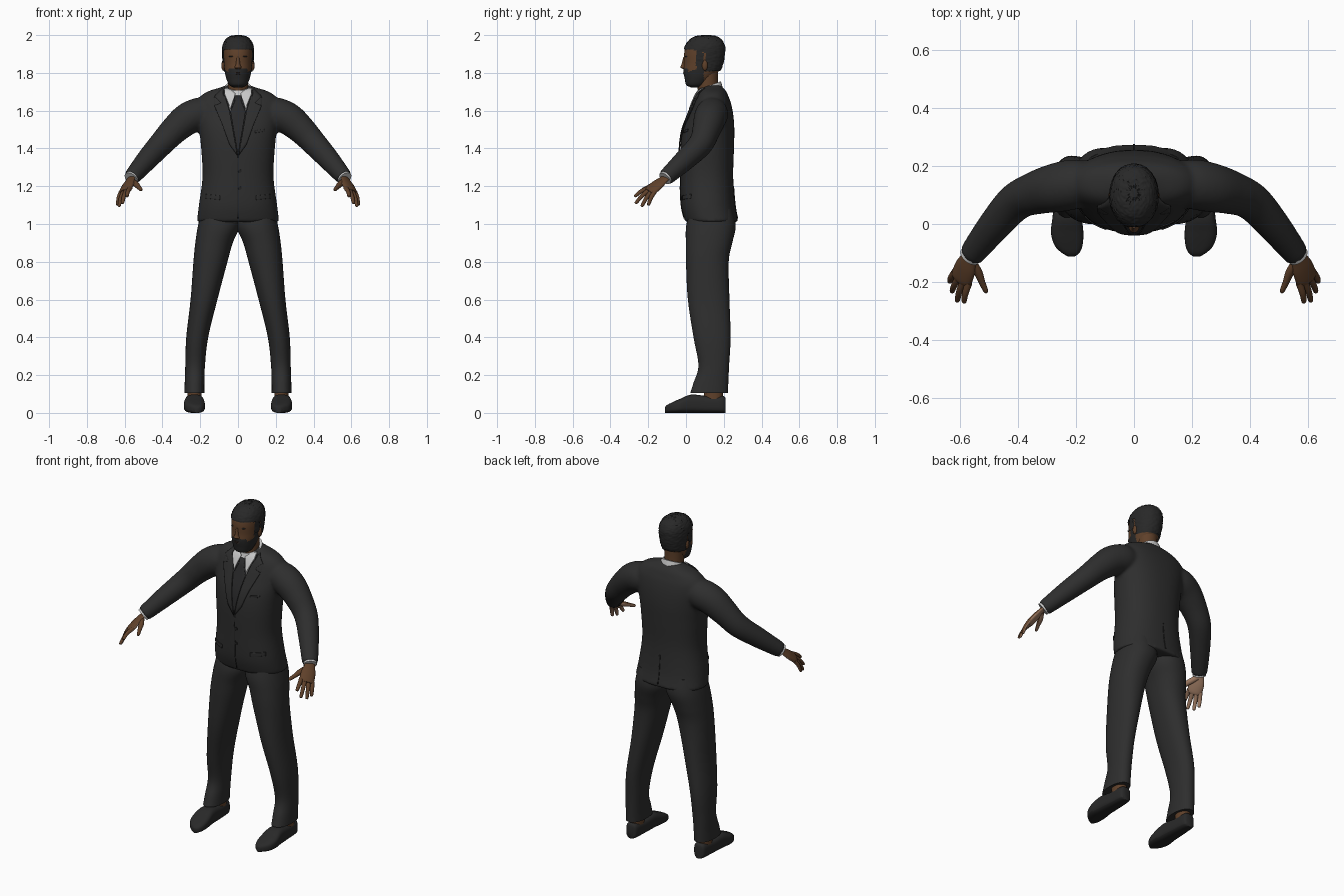
import bpy, bmesh, math, random
from mathutils import Vector, Matrix
from mathutils.bvhtree import BVHTree

random.seed(4)
old = bpy.data.objects.get("Cube")
if old:
    bpy.data.objects.remove(old, do_unlink=True)


def material(name, r, g, b):
    m = bpy.data.materials.new(name)
    m.use_nodes = True
    m.diffuse_color = (r, g, b, 1)
    bsdf = next(n for n in m.node_tree.nodes if n.type == 'BSDF_PRINCIPLED')
    bsdf.inputs["Base Color"].default_value = (r, g, b, 1)
    bsdf.inputs["Roughness"].default_value = 0.8
    return m


SUIT = material("charcoal cloth", .027, .027, .027)
SEAM = material("dark seam", .016, .016, .016)
TIE = material("tie grey", .022, .022, .023)
SHIRT = material("shirt white", .58, .58, .58)
SKIN = material("brown skin", .115, .052, .023)
PALM = material("light palm", .33, .19, .12)
HAIR = material("black hair", .021, .021, .021)
LEATHER = material("shoe leather", .022, .022, .022)
LIP = material("lip brown", .045, .027, .02)


def finish(name, bm, mats):
    mesh = bpy.data.meshes.new(name)
    bm.to_mesh(mesh)
    bm.free()
    for m in mats:
        mesh.materials.append(m)
    mesh.shade_smooth()
    mesh.set_sharp_from_angle(angle=math.radians(50))
    ob = bpy.data.objects.new(name, mesh)
    bpy.context.collection.objects.link(ob)
    return ob


def spline(a, b, c, d, t):
    return b + (c - a) * (t / 2) + (2 * a - 5 * b + 4 * c - d) * (t * t / 2) + (3 * b - a - 3 * c + d) * (t ** 3 / 2)


def loft(name, rings, mats, n=32, steps=5, power=2.0, side=1, paint=None, puff=0):
    """Smooth skin through rings given as (centre, half-axis, half-axis)."""
    bm = bmesh.new()
    last = len(rings) - 1
    dense = []
    for i in range(last):
        near = [rings[min(max(i + k, 0), last)] for k in (-1, 0, 1, 2)]
        for j in range(steps + (i == last - 1)):
            dense.append([spline(*(r[k] for r in near), j / steps) for k in range(3)])
    loops = []
    for c, u, v in dense:
        loop = []
        for k in range(n):
            a = 2 * math.pi * k / n
            ca, sa = (math.copysign(abs(f) ** (2 / power), f) for f in (math.cos(a), math.sin(a)))
            p = c + u * ca + v * sa
            loop.append(bm.verts.new((p.x * side, p.y, p.z)))
        loops.append(loop)
    for lo, hi in zip(loops, loops[1:]):
        for k in range(n):
            bm.faces.new((lo[k], lo[(k + 1) % n], hi[(k + 1) % n], hi[k]))
    bm.faces.new(loops[0])
    bm.faces.new(loops[-1])
    bmesh.ops.recalc_face_normals(bm, faces=bm.faces)
    bm.normal_update()
    if puff:
        for v, nrm in [(v, v.normal.copy()) for v in bm.verts]:
            v.co += nrm * (puff + random.uniform(-.002, .002))
    if paint:
        drop = []
        for f in bm.faces:
            index = paint(f.calc_center_median(), f.normal)
            if index is None:
                drop.append(f)
            else:
                f.material_index = index
        bmesh.ops.delete(bm, geom=drop, context='FACES')
    return finish(name, bm, mats)


def level(rows):
    """Horizontal rings from rows of height, centre x, centre y, half width, half depth."""
    return [(Vector((x, y, z)), Vector((rx, 0, 0)), Vector((0, ry, 0))) for z, x, y, rx, ry in rows]


def tube(points, ref=(0, 0, 1), flat=1):
    """Rings square to a path of (x, y, z, radius)."""
    cs = [Vector(p[:3]) for p in points]
    out = []
    for i, p in enumerate(points):
        t = cs[min(i + 1, len(cs) - 1)] - cs[max(i - 1, 0)]
        u = t.cross(Vector(ref)).normalized()
        out.append((cs[i], u * p[3], t.cross(u).normalized() * p[3] * flat))
    return out


def ball(name, loc, size, mat):
    bm = bmesh.new()
    bmesh.ops.create_uvsphere(bm, u_segments=20, v_segments=12, radius=1,
                              matrix=Matrix.Translation(loc) @ Matrix.Diagonal((*size, 1)))
    return finish(name, bm, [mat])


# Jacket: body and sleeves blended into one skin
shells = [loft("jacket_body", level([
    (1.01, 0, .137, .218, .141), (1.1, 0, .117, .207, .143), (1.25, 0, .11, .188, .14),
    (1.4, 0, .112, .195, .142), (1.5, 0, .12, .206, .136), (1.58, 0, .132, .218, .118),
    (1.64, 0, .138, .22, .1), (1.675, 0, .139, .2, .086), (1.702, 0, .141, .16, .072),
    (1.724, 0, .143, .09, .052), (1.735, 0, .146, .066, .038)]), [SUIT], n=64, steps=8, power=2.3)]
for side in (1, -1):
    shells.append(loft("sleeve", tube([
        (.13, .14, 1.59, .07), (.2, .138, 1.584, .086), (.27, .125, 1.555, .085), (.34, .107, 1.495, .075),
        (.41, .075, 1.42, .066), (.485, -.008, 1.337, .057), (.563, -.107, 1.246, .044)]), [SUIT], side=side))
bm = bmesh.new()
for ob in shells:
    bm.from_mesh(ob.data)
    bpy.data.objects.remove(ob, do_unlink=True)
jacket = finish("jacket", bm, [SUIT])
blend = jacket.modifiers.new("blend", 'REMESH')
blend.mode = 'VOXEL'
blend.voxel_size = .009
blend.use_smooth_shade = True
relax = jacket.modifiers.new("relax", 'SMOOTH')
relax.iterations = 8
surface = BVHTree.FromObject(jacket, bpy.context.evaluated_depsgraph_get())


def plate(name, outline, mat, lift=.005, side=1, back=False):
    """Thin panel draped over the jacket from an (x, z) outline."""
    bm = bmesh.new()
    bm.faces.new([bm.verts.new((x * side, 0, z)) for x, z in outline])
    bmesh.ops.triangulate(bm, faces=bm.faces[:])
    bmesh.ops.subdivide_edges(bm, edges=bm.edges[:], cuts=7, use_grid_fill=True)
    d = -1 if back else 1
    for v in bm.verts:
        start = Vector((v.co.x, -d, v.co.z))
        hit = surface.ray_cast(start, Vector((0, d, 0)))[0]
        if hit is None:
            hit = surface.find_nearest(Vector((v.co.x, .08, v.co.z)))[0]
        v.co.y = hit.y - d * lift
    bmesh.ops.recalc_face_normals(bm, faces=bm.faces)
    ob = finish(name, bm, [mat])
    mod = ob.modifiers.new("thickness", 'SOLIDIFY')
    mod.thickness = .006
    mod.offset = 0
    return ob


def box(x0, x1, z0, z1, slope=0):
    return [(x0, z0), (x1, z0 + slope), (x1, z1 + slope), (x0, z1)]


def disc(x, z, r):
    return [(x + r * math.cos(k * math.pi / 5), z + r * math.sin(k * math.pi / 5)) for k in range(10)]


# Shirt, tie and jacket details
plate("shirt_front", [(-.066, 1.71), (-.042, 1.6), (0, 1.52), (.042, 1.6), (.066, 1.71)], SHIRT, .002)
plate("tie", [(-.02, 1.68), (-.016, 1.65), (-.04, 1.595), (0, 1.36), (.04, 1.595), (.016, 1.65), (.02, 1.68)], TIE, .006)
plate("front_opening", box(-.002, .002, 1.03, 1.36), SEAM, 0)
plate("back_vent", box(-.003, .003, 1.03, 1.2), SEAM, 0, back=True)
for i, z in enumerate((1.28, 1.19)):
    plate(f"jacket_button_{i + 1}", disc(.01, z, .009), SEAM, .002)
plate("breast_pocket", box(.09, .14, 1.482, 1.494, .008), SUIT, .001)
loft("shirt_collar", [(Vector((0, .122, z)), Vector((r, 0, 0)), Vector((0, r * .95, .025)))
                      for z, r in ((1.665, .082), (1.7, .075), (1.731, .066))], [SHIRT])


def hair_area(p):
    crown = p.z > 1.925 - .25 * max(p.y - .03, 0)
    rear = p.y > .104 and p.z > 1.81
    sideburn = .055 < p.y < .09 and p.z > 1.85
    return crown and (p.z > 1.918 or p.y > .05) or rear or sideburn


def face_paint(p, n):
    if hair_area(p):
        return 1
    jaw = p.y < .095 and p.z < 1.802 + .3 * max(p.y, 0)
    moustache = p.y < .03 and p.z < 1.824 and abs(p.x) < .05
    strap = .055 < p.y < .088 and p.z < 1.86
    return 1 if jaw or moustache or strap else 0


# Neck, head and hair
loft("neck", tube([(0, .125, 1.65, .056), (0, .115, 1.73, .054), (0, .115, 1.82, .056)], (0, 1, 0)), [SKIN])
skull = level([
    (1.722, 0, .05, .02, .02), (1.736, 0, .052, .046, .05), (1.77, 0, .066, .062, .073),
    (1.81, 0, .08, .071, .094), (1.85, 0, .09, .075, .101), (1.9, 0, .095, .078, .105),
    (1.94, 0, .1, .076, .1), (1.97, 0, .104, .063, .082), (1.987, 0, .106, .042, .055),
    (1.993, 0, .107, .012, .016)])
loft("head", skull, [SKIN, HAIR], n=72, steps=9, power=2.15, paint=face_paint)
loft("hair", skull, [HAIR], n=72, steps=9, power=2.15, puff=.006,
     paint=lambda p, n: 0 if hair_area(p) else None)
loft("nose", level([(1.82, 0, -.008, .012, .008), (1.83, 0, -.01, .018, .02),
                    (1.845, 0, -.008, .012, .016), (1.885, 0, -.006, .007, .008)]), [SKIN])
ball("upper_lip", (0, -.007, 1.803), (.02, .009, .004), LIP)
ball("lower_lip", (0, -.005, 1.795), (.017, .01, .005), LIP)

PALM_DIR = Vector((-.6, .4, -.69)).normalized()
ACROSS = Vector((.75, .6, -.3))
KNUCKLES = Vector((.595, -.185, 1.18))
TIPS = [(.588, -.272, 1.145), (.612, -.268, 1.108), (.63, -.235, 1.092), (.638, -.2, 1.098)]

for side, word in ((1, "left"), (-1, "right")):
    # Face pairs
    ball(f"{word}_ear", (side * .077, .1, 1.84), (.011, .015, .028), SKIN)
    ball(f"{word}_eye", (side * .029, .004, 1.87), (.01, .007, .003), SHIRT)
    ball(f"{word}_iris", (side * .029, .001, 1.87), (.006, .005, .005), SEAM)
    ball(f"{word}_eyebrow", (side * .03, .003, 1.887), (.018, .009, .004), HAIR)

    # Collar leaf, lapel and hip pocket
    plate(f"{word}_collar_leaf", [(.014, 1.69), (.04, 1.61), (.072, 1.69), (.07, 1.72), (.04, 1.712)], SHIRT, .009, side)
    plate(f"{word}_lapel", [(.082, 1.72), (.045, 1.6), (.002, 1.36), (.045, 1.42), (.085, 1.53),
                            (.125, 1.625), (.09, 1.64), (.125, 1.675)], SUIT, .006, side)
    plate(f"{word}_pocket_flap", box(.095, .17, 1.128, 1.15, .008), SUIT, .001, side)

    # Shirt cuff
    loft(f"{word}_cuff", tube([(.548, -.088, 1.264, .036), (.567, -.112, 1.241, .038)]), [SHIRT], side=side)

    # Hand with a lighter palm
    def palm_paint(p, n, side=side):
        return 1 if Vector((n.x * side, n.y, n.z)).dot(PALM_DIR) > .35 else 0

    def hand_part(name, points, flat):
        loft(f"{word}_{name}", tube(points, PALM_DIR, flat), [SKIN, PALM], n=20, side=side, paint=palm_paint)

    hand_part("palm", [(.558, -.098, 1.253, .028), (.57, -.12, 1.234, .031), (.583, -.152, 1.207, .041),
                       (.595, -.185, 1.18, .042), (.6, -.197, 1.17, .034)], .42)
    for i, tip in enumerate(TIPS):
        base = KNUCKLES + ACROSS * ((i - 1.5) * .021)
        mid = base.lerp(Vector(tip), .5) - PALM_DIR * .006
        end = Vector(tip)
        hand_part(f"finger_{i + 1}", [(*base, .013), (*mid, .0115), (*mid.lerp(end, .85), .009), (*end, .004)], .9)
    hand_part("thumb", [(.565, -.125, 1.23, .016), (.54, -.165, 1.21, .016), (.526, -.2, 1.195, .012),
                        (.513, -.23, 1.182, .009), (.51, -.238, 1.178, .004)], .9)

    # Trouser leg
    loft(f"{word}_trouser_leg", level([
        (1.08, .1, .135, .09, .11), (.99, .102, .132, .11, .131), (.9, .127, .122, .099, .123),
        (.8, .146, .113, .09, .113), (.6, .18, .12, .071, .11), (.4, .216, .138, .058, .098),
        (.25, .227, .147, .052, .081), (.16, .23, .132, .052, .092), (.105, .231, .122, .053, .1)]),
        [SUIT], n=40, power=2.2, side=side)

    # Ankle and shoe
    loft(f"{word}_ankle", level([(.05, .23, .145, .037, .05), (.16, .23, .145, .037, .05)]), [SKIN], side=side)
    loft(f"{word}_shoe", [(Vector((x, y, h / 2)), Vector((w, 0, 0)), Vector((0, 0, h / 2))) for y, x, w, h in (
        (.21, .23, .02, .075), (.195, .23, .036, .09), (.12, .23, .043, .088), (.03, .231, .05, .097),
        (-.03, .231, .056, .075), (-.075, .226, .048, .055), (-.1, .219, .03, .042), (-.112, .216, .012, .03))],
        [LEATHER, SEAM], n=40, power=3, side=side, paint=lambda p, n: 1 if p.z < .014 else 0)
